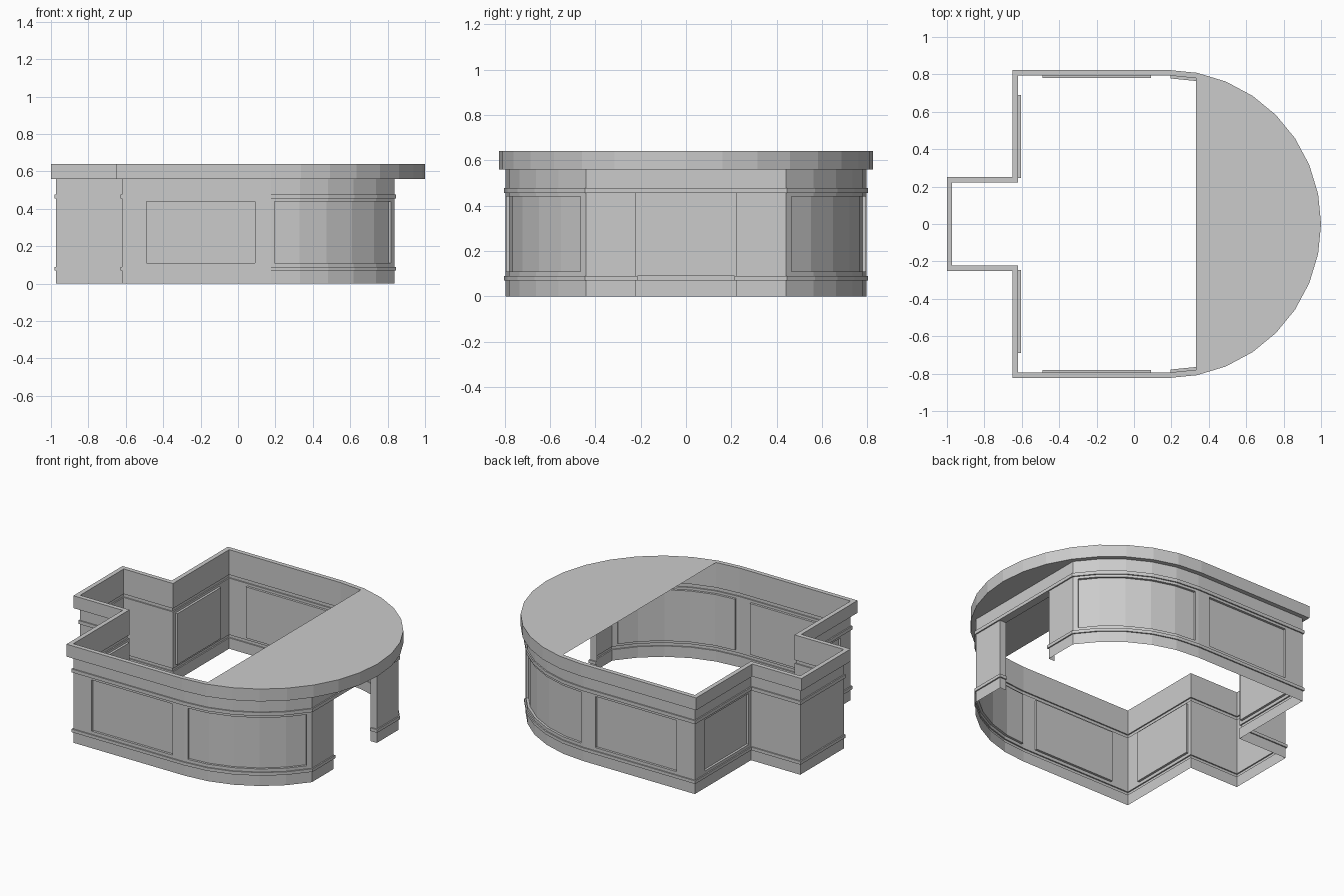
import bpy, bmesh, math

if "Cube" in bpy.data.objects:
    bpy.data.objects.remove(bpy.data.objects["Cube"])

stone = bpy.data.materials.new("plain_grey")
stone.diffuse_color = (0.6, 0.6, 0.6, 1)
stone.use_nodes = True
stone.node_tree.nodes["Principled BSDF"].inputs["Base Color"].default_value = stone.diffuse_color

CX, R = 0.176, 0.795           # bow centre and wall radius
ALC_Y, ALC_X, WEST = 0.222, -0.972, -0.62
BASE, TOP, ROOF = 0.0, 0.56, 0.64
LIP = 0.029                    # cornice overhang
P0, P1, SINK = 0.11, 0.44, 0.015   # panel heights and recess depth


def finish(name, bm):
    bmesh.ops.remove_doubles(bm, verts=bm.verts, dist=1e-5)
    me = bpy.data.meshes.new(name)
    bm.to_mesh(me)
    bm.free()
    me.materials.append(stone)
    ob = bpy.data.objects.new(name, me)
    bpy.context.collection.objects.link(ob)


def arc(k, r=R):
    a = math.radians(11.25 * k)
    return (CX + r * math.sin(a), r * math.cos(a))


def lerp(a, b, t):
    return (a[0] + (b[0] - a[0]) * t, a[1] + (b[1] - a[1]) * t)


def offsets(pts, closed):
    """Mitred outward direction at every point of a plan path."""
    n = len(pts)
    segs = []
    for i in range(n if closed else n - 1):
        a, b = pts[i], pts[(i + 1) % n]
        dx, dy = b[0] - a[0], b[1] - a[1]
        l = math.hypot(dx, dy)
        segs.append((dy / l, -dx / l))
    out = []
    for i in range(n):
        p = segs[i - 1] if (closed or i > 0) else segs[0]
        q = segs[i] if i < len(segs) else segs[-1]
        d = 1 + p[0] * q[0] + p[1] * q[1]
        out.append(((p[0] + q[0]) / d, (p[1] + q[1]) / d))
    return out


def sweep(bm, pts, profiles, closed=False):
    """Sweep one (offset, z) profile per path segment."""
    dirs = offsets(pts, closed)
    n = len(pts)

    def at(i, o, z):
        i %= n
        return bm.verts.new((pts[i][0] + dirs[i][0] * o, pts[i][1] + dirs[i][1] * o, z))
    for i, prof in enumerate(profiles):
        for (o, z), (o2, z2) in zip(prof, prof[1:]):
            bm.faces.new([at(i + 1, o, z), at(i, o, z), at(i, o2, z2), at(i + 1, o2, z2)])
    # reveals where a recessed panel starts or stops
    for i in range(1, len(profiles)):
        if len(profiles[i]) != len(profiles[i - 1]):
            bm.faces.new([at(i, 0, P0), at(i, -SINK, P0), at(i, -SINK, P1), at(i, 0, P1)])


# wall profile with skirting bead and upper bead
B = 0.008
lower = [(0, BASE), (0, 0.07), (B, 0.07), (B, 0.09), (0, 0.09), (0, P0)]
upper = [(0, P1), (0, 0.456), (B, 0.456), (B, 0.478), (0, 0.478), (0, TOP)]
plain = lower + upper
panelled = lower + [(-SINK, P0), (-SINK, P1)] + upper

# half of the plan: door jamb, bow, straight side, end wall, alcove
door_x = arc(5)[0]
half = [((door_x - 0.045, ALC_Y), 0), ((door_x, ALC_Y), 0), (arc(5), 0),
        (lerp(arc(4), arc(5), 0.8), 1)]
half += [(arc(k), 1) for k in (4, 3, 2, 1)]
half += [(lerp(arc(0), arc(1), 0.13), 0), (arc(0), 0), ((0.09, R), 1), ((-0.49, R), 0),
         ((WEST, R), 0), ((WEST, 0.69), 1), ((WEST, 0.245), 0), ((WEST, ALC_Y), 0),
         ((ALC_X, ALC_Y), 0)]
pts = [p for p, f in half]
flags = [f for p, f in half][:-1]
pts = pts + [(x, -y) for x, y in reversed(pts)]
flags = flags + [0] + flags[::-1]
bm = bmesh.new()
sweep(bm, pts, [panelled if f else plain for f in flags])
finish("panelled_wall", bm)

# lintel above the doorway
bm = bmesh.new()
sweep(bm, [(door_x, -ALC_Y), (door_x, ALC_Y)], [[(-0.045, 0.456)] + [(0, 0.456)] + upper[2:]])
finish("door_lintel", bm)

# cornice ring all around the plan
side = [arc(k) for k in range(7, -1, -1)]
side += [(WEST, R), (WEST, ALC_Y), (ALC_X, ALC_Y)]
ring = [arc(8)] + side + [(x, -y) for x, y in reversed(side)]
prof = [(0, TOP), (LIP, TOP), (LIP, ROOF), (0, ROOF), (0, TOP)]
bm = bmesh.new()
sweep(bm, ring, [prof] * len(ring), closed=True)
finish("cornice", bm)

# roof over the bow and soffit over the doorway
for name, k0, z in (("bow_roof", 1, ROOF), ("door_soffit", 5, TOP)):
    bm = bmesh.new()
    f = bm.faces.new([bm.verts.new((*arc(k), z)) for k in range(16 - k0, k0 - 1, -1)])
    if name == "door_soffit":
        f.normal_flip()
    finish(name, bm)
